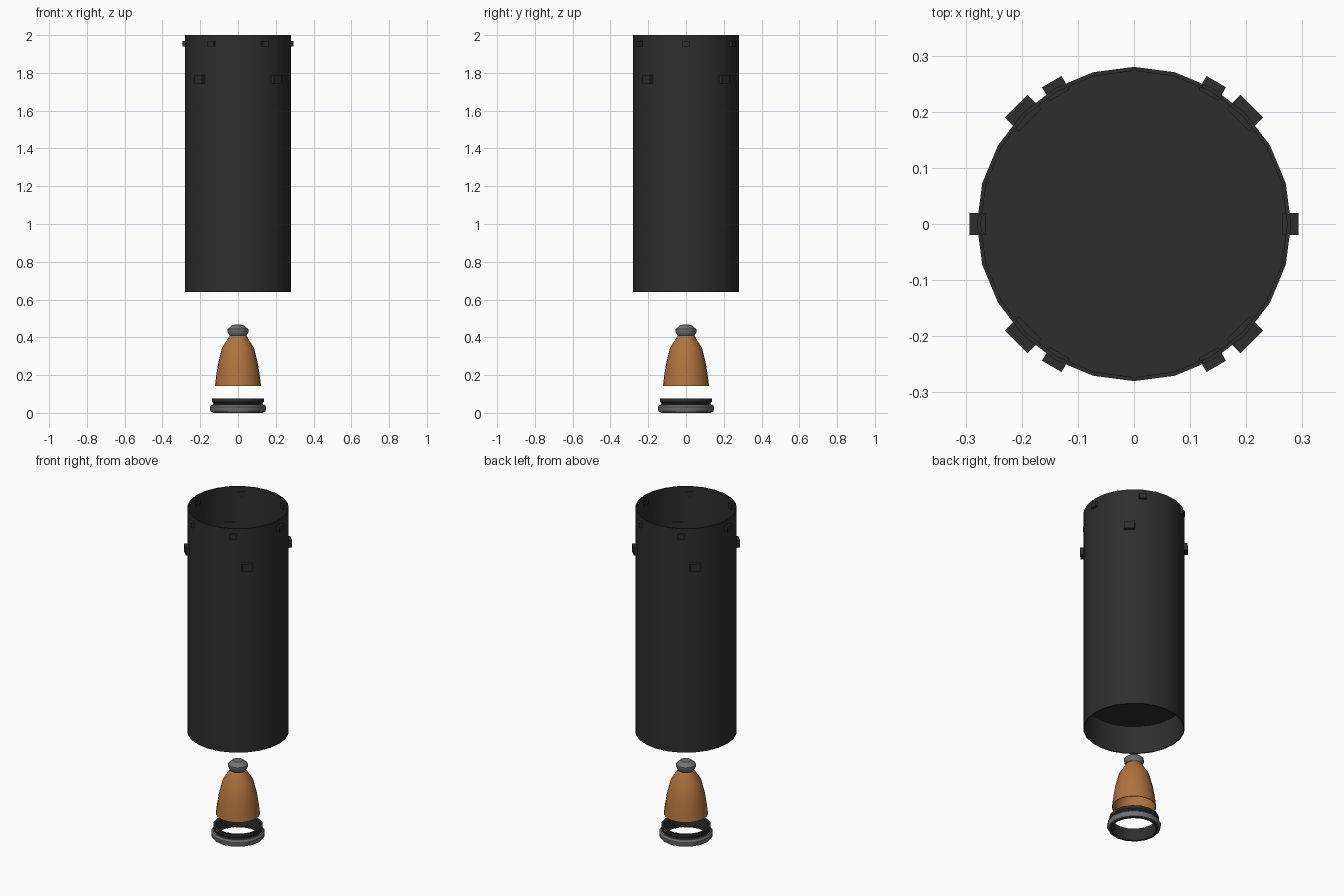
import bpy, bmesh, math
from mathutils import Matrix, Vector

if "Cube" in bpy.data.objects:
    bpy.data.objects.remove(bpy.data.objects["Cube"])


def material(name, rgb):
    m = bpy.data.materials.new(name)
    m.diffuse_color = (*rgb, 1)
    m.use_nodes = True
    m.node_tree.nodes["Principled BSDF"].inputs["Base Color"].default_value = m.diffuse_color
    return m


DARK = material("carbon_black", (0.027, 0.027, 0.027))
GREY = material("metal_grey", (0.17, 0.17, 0.185))
COPPER = material("copper", (0.44, 0.17, 0.048))


def finish(bm, name, mat, smooth=True):
    bmesh.ops.recalc_face_normals(bm, faces=bm.faces)
    me = bpy.data.meshes.new(name)
    bm.to_mesh(me)
    bm.free()
    me.materials.append(mat)
    ob = bpy.data.objects.new(name, me)
    bpy.context.collection.objects.link(ob)
    if smooth:
        bpy.ops.object.select_all(action='DESELECT')
        ob.select_set(True)
        bpy.context.view_layer.objects.active = ob
        bpy.ops.object.shade_smooth_by_angle(angle=math.radians(31))
    return ob


def lathe(name, profile, mat, sides=24, closed=True):
    """Spin (radius, height) points around z; closed joins last point to first."""
    bm = bmesh.new()
    rings = []
    for r, z in profile:
        if r == 0:
            rings.append([bm.verts.new((0, 0, z))] * sides)
        else:
            rings.append([bm.verts.new((r * math.cos(2 * math.pi * i / sides),
                                        r * math.sin(2 * math.pi * i / sides), z))
                          for i in range(sides)])
    pairs = list(zip(rings, rings[1:]))
    if closed:
        pairs.append((rings[-1], rings[0]))
    for a, b in pairs:
        for i in range(sides):
            j = (i + 1) % sides
            quad = list(dict.fromkeys((a[i], a[j], b[j], b[i])))
            if len(quad) > 2:
                bm.faces.new(quad)
    return finish(bm, name, mat)


def blocks(name, angles, r_in, r_out, width, z0, z1, mat):
    """Blocks set radially through the tube wall."""
    bm = bmesh.new()
    for a in angles:
        t = (Matrix.Rotation(math.radians(a), 4, 'Z')
             @ Matrix.Translation(Vector(((r_in + r_out) / 2, 0, (z0 + z1) / 2)))
             @ Matrix.Diagonal((r_out - r_in, width, z1 - z0, 1)))
        bmesh.ops.create_cube(bm, size=1, matrix=t)
    return finish(bm, name, mat, smooth=False)


# open body tube with an inner bulkhead
lathe("body_tube", [(0.28, 0.64), (0.28, 2.0), (0.273, 2.0), (0.273, 0.64)], DARK)
lathe("bulkhead", [(0, 0.81), (0.275, 0.81), (0.275, 0.825), (0, 0.825)], DARK, closed=False)

# latches near the top rim and larger blocks below them
blocks("rim_latches", range(0, 360, 60), 0.265, 0.293, 0.04, 1.94, 1.97, DARK)
blocks("side_blocks", range(45, 360, 90), 0.262, 0.297, 0.057, 1.745, 1.79, DARK)

# thin-walled engine bell, open below
lathe("engine_bell", [(0.122, 0.142), (0.115, 0.20), (0.105, 0.262), (0.084, 0.345),
                      (0.045, 0.407), (0.040, 0.402), (0.079, 0.342), (0.100, 0.260),
                      (0.110, 0.20), (0.118, 0.142)], COPPER)

# neck and engine head
lathe("engine_neck", [(0, 0.398), (0.045, 0.398), (0.045, 0.418), (0, 0.418)],
      DARK, 16, closed=False)
lathe("engine_head", [(0, 0.412), (0.046, 0.412), (0.055, 0.427), (0.055, 0.443),
                      (0.028, 0.466), (0, 0.468)], GREY, 12, closed=False)

# ring at the base: grey outer band with a dark collar
lathe("base_ring", [(0.126, 0.004), (0.142, 0.004), (0.148, 0.014), (0.148, 0.032),
                    (0.140, 0.043), (0.126, 0.043)], GREY, 16)
lathe("base_collar", [(0.124, 0.0), (0.134, 0.0), (0.134, 0.044), (0.130, 0.050),
                      (0.137, 0.058), (0.137, 0.075), (0.124, 0.075)], DARK, 16)
